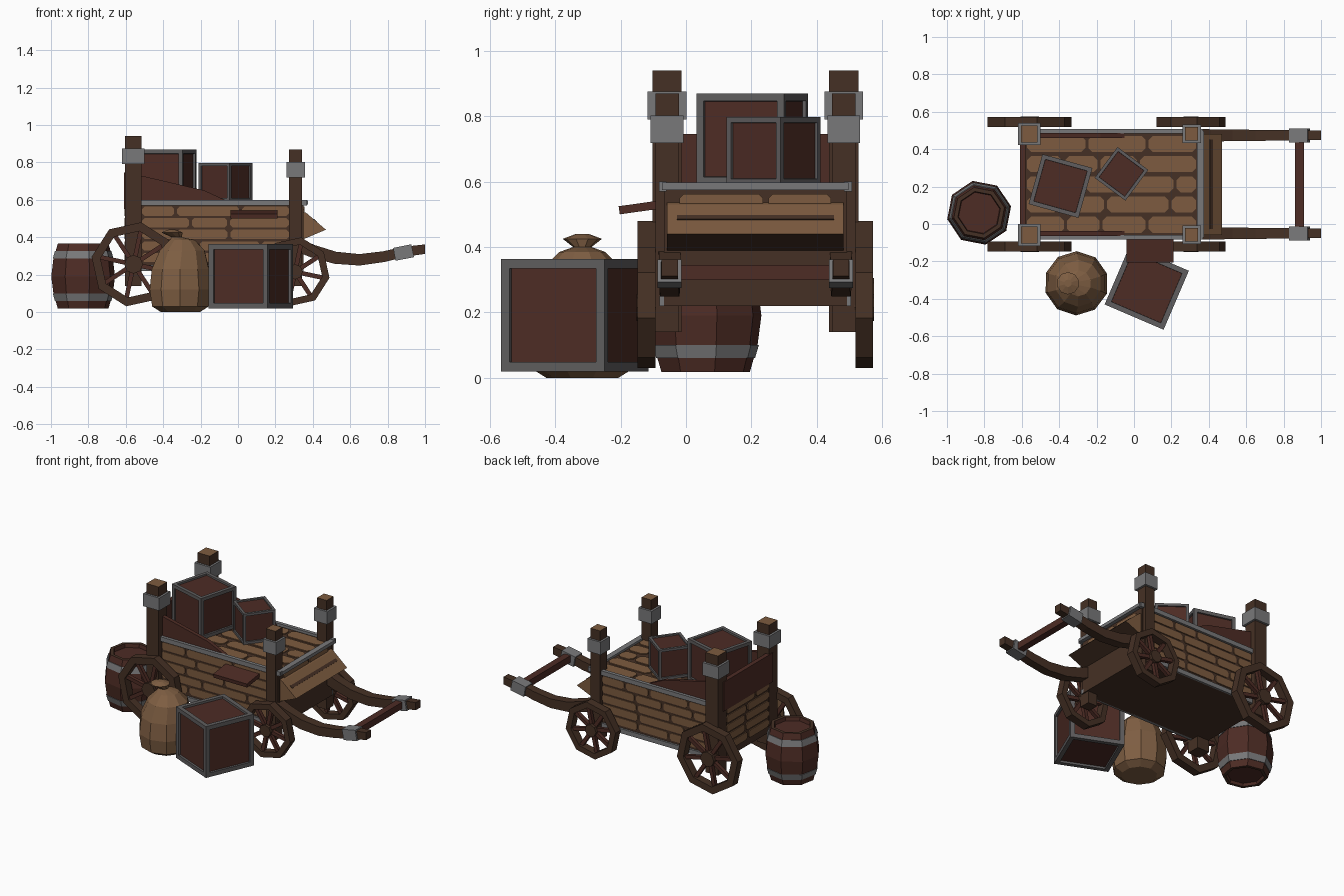
import bpy, bmesh, math, random
from mathutils import Matrix, Vector

if "Cube" in bpy.data.objects:
    bpy.data.objects.remove(bpy.data.objects["Cube"])

random.seed(4)
YC = 0.212  # centre line of the cart


def material(name, r, g, b):
    m = bpy.data.materials.new(name)
    m.diffuse_color = (r, g, b, 1)
    m.use_nodes = True
    m.node_tree.nodes["Principled BSDF"].inputs["Base Color"].default_value = m.diffuse_color
    return m


TAN = material("light plank wood", 0.205, 0.105, 0.05)
DARK = material("dark wood", 0.06, 0.03, 0.018)
RED = material("red brown wood", 0.075, 0.025, 0.018)
IRON = material("iron", 0.19, 0.19, 0.195)
OLD = material("dull iron", 0.115, 0.11, 0.112)
CLOTH = material("sack cloth", 0.21, 0.112, 0.055)


def finish(name, bm, mats, rule=None):
    bmesh.ops.recalc_face_normals(bm, faces=bm.faces[:])
    if rule:
        for f in bm.faces:
            f.material_index = rule(f)
    me = bpy.data.meshes.new(name)
    bm.to_mesh(me)
    bm.free()
    for m in mats:
        me.materials.append(m)
    ob = bpy.data.objects.new(name, me)
    bpy.context.collection.objects.link(ob)
    return ob


def box(name, lo, hi, mats, rule=None, tilt=None):
    lo, hi = Vector(lo), Vector(hi)
    bm = bmesh.new()
    bmesh.ops.create_cube(bm, matrix=Matrix.Translation((lo + hi) / 2) @ (tilt or Matrix()) @
                          Matrix.Diagonal((*(hi - lo), 1)))
    return finish(name, bm, mats, rule)


def prism(name, profile, y0, y1, mats, rule=None):
    bm = bmesh.new()
    f = bm.faces.new([bm.verts.new((x, y0, z)) for x, z in profile])
    r = bmesh.ops.extrude_face_region(bm, geom=[f])
    bmesh.ops.translate(bm, vec=(0, y1 - y0, 0), verts=[v for v in r["geom"] if isinstance(v, bmesh.types.BMVert)])
    return finish(name, bm, mats, rule)


def planks(name, origin, u, v, length, height, rows):
    """Rows of staggered light boards laid as thin chamfered plates over a dark surface."""
    o, u, v = Vector(origin), Vector(u).normalized(), Vector(v).normalized()
    n = u.cross(v) * 0.006
    bm = bmesh.new()
    h = height / rows
    for i in range(rows):
        s = 0.0
        while s < length - 0.03:
            e = min(length, s + random.uniform(0.17, 0.36))
            if length - e < 0.1:
                e = length
            a, b, c, d, k = s + 0.008, e - 0.008, i * h + h * 0.1, (i + 1) * h - h * 0.1, h * 0.2
            outline = [(a + k, c), (b - k, c), (b, c + k), (b, d - k), (b - k, d), (a + k, d), (a, d - k), (a, c + k)]
            f = bm.faces.new([bm.verts.new(o + u * p + v * q) for p, q in outline])
            r = bmesh.ops.extrude_face_region(bm, geom=[f])
            bmesh.ops.translate(bm, vec=n, verts=[w for w in r["geom"] if isinstance(w, bmesh.types.BMVert)])
            s = e
    return finish(name, bm, [TAN])


def lathe(bm, rings, sides, cx, cy, phase=0.0):
    """Rings of (radius, z, x shift) joined into a closed skin."""
    loops = [[bm.verts.new((cx + dx + r * math.cos(phase + math.tau * i / sides),
                            cy + r * math.sin(phase + math.tau * i / sides), z)) for i in range(sides)]
             for r, z, dx in rings]
    for a, b in zip(loops, loops[1:]):
        for i in range(sides):
            j = (i + 1) % sides
            bm.faces.new((a[i], a[j], b[j], b[i]))
    bm.faces.new(loops[0])
    bm.faces.new(loops[-1])


# Cart body, with boards on every side
Y0, Y1 = YC - 0.28, YC + 0.28
box("cart_body", (-0.6, Y0, 0.22), (0.35, Y1, 0.583), [DARK])
planks("deck_boards", (-0.58, Y0 + 0.01, 0.583), (1, 0, 0), (0, 1, 0), 0.92, 0.54, 5)
planks("front_side_boards", (-0.52, Y0, 0.26), (1, 0, 0), (0, 0, 1), 0.80, 0.31, 5)
planks("rear_side_boards", (0.28, Y1, 0.26), (-1, 0, 0), (0, 0, 1), 0.80, 0.31, 5)
planks("nose_boards", (0.35, Y0 + 0.04, 0.50), (0, 1, 0), (0, 0, 1), 0.48, 0.07, 1)
planks("tail_boards", (-0.6, Y1 - 0.05, 0.26), (0, -1, 0), (0, 0, 1), 0.46, 0.31, 5)

# Iron rims
for tag, s in (("front", -1), ("rear", 1)):
    y = YC + s * 0.283
    box(tag + "_top_rim", (-0.6, y - 0.012, 0.57), (0.37, y + 0.012, 0.60), [IRON])
    box(tag + "_bottom_rim", (-0.6, y - 0.01, 0.22), (0.35, y + 0.01, 0.25), [IRON])
box("nose_rim", (0.338, Y0 - 0.005, 0.575), (0.375, Y1 + 0.005, 0.597), [IRON])

# Sloping foot board at the nose
prism("foot_board", [(0.34, 0.54), (0.365, 0.53), (0.47, 0.44), (0.34, 0.385)], YC - 0.27, YC + 0.27,
      [TAN, DARK], lambda f: 1 if f.normal.z < -0.1 else 0)
box("foot_board_gap", (0.402, YC - 0.24, 0.4875), (0.422, YC + 0.24, 0.4925), [DARK],
    tilt=Matrix.Rotation(math.radians(40.6), 4, 'Y'))

# Raised tail board and sloping side boards
box("tail_board", (-0.61, YC - 0.26, 0.55), (-0.58, YC + 0.26, 0.745), [RED])
for tag, s in (("front", -1), ("rear", 1)):
    y = YC + s * 0.262
    prism(tag + "_slope_board", [(-0.6, 0.56), (-0.6, 0.745), (-0.5, 0.725), (-0.18, 0.65), (-0.05, 0.59), (-0.05, 0.56)],
          y - 0.013, y + 0.013, [RED])

# Side step
box("side_step", (-0.04, -0.205, 0.51), (0.21, -0.06, 0.535), [RED], tilt=Matrix.Rotation(math.radians(8), 4, 'X'))


# Corner posts with iron bands
def post(name, x, y, w, wy, top, band):
    box(name, (x - w, y - wy, 0.14), (x + w, y + wy, top), [DARK, TAN], lambda f: 1 if f.normal.z > 0.5 else 0)
    b = w + 0.014
    box(name + "_band", (x - b, y - wy - 0.014, band), (x + b, y + wy + 0.014, band + 0.085), [IRON])


# Wheel: octagonal rim, spokes and hub
def wheel(name, x, y, z, r):
    place = Matrix.Translation((x, y, z))
    bm = bmesh.new()
    loops = []
    for rad, dy in ((r, -0.027), (r, 0.027), (r * 0.79, 0.027), (r * 0.79, -0.027)):
        loops.append([bm.verts.new((rad * math.cos(math.radians(35 + 45 * i)), dy,
                                    rad * math.sin(math.radians(35 + 45 * i)))) for i in range(8)])
    for k in range(4):
        a, b = loops[k], loops[(k + 1) % 4]
        for i in range(8):
            j = (i + 1) % 8
            bm.faces.new((a[i], a[j], b[j], b[i]))
    bm.transform(place)
    finish(name + "_rim", bm, [DARK])
    bm = bmesh.new()
    for i in range(8):
        m = Matrix.Rotation(math.radians(12 + 45 * i), 4, 'Y') @ Matrix.Translation((r * 0.47, 0, 0))
        bmesh.ops.create_cube(bm, matrix=place @ m @ Matrix.Diagonal((r * 0.76, 0.024, 0.024, 1)))
    finish(name + "_spokes", bm, [RED])
    bm = bmesh.new()
    bmesh.ops.create_cone(bm, cap_ends=True, segments=8, radius1=r * 0.22, radius2=r * 0.22, depth=0.06,
                          matrix=place @ Matrix.Rotation(math.pi / 2, 4, 'X'))
    finish(name + "_hub", bm, [DARK])


# Pulling shaft: swept tapering beam
PATH = [(0.28, 0.375), (0.40, 0.325), (0.52, 0.290), (0.65, 0.279), (0.78, 0.296), (0.89, 0.322), (1.0, 0.336)]


def shaft(name, y):
    bm = bmesh.new()
    rings = []
    for i, (x, z) in enumerate(PATH):
        p, q = PATH[max(i - 1, 0)], PATH[min(i + 1, 6)]
        a = math.atan2(q[1] - p[1], q[0] - p[0]) if i < 6 else 0
        h, w = 0.036 - 0.0018 * i, 0.034 - 0.0015 * i
        rings.append([bm.verts.new((x - math.sin(a) * h * v, y + w * u, z + math.cos(a) * h * v))
                      for u, v in ((-1, -1), (1, -1), (1, 1), (-1, 1))])
    for a, b in zip(rings, rings[1:]):
        for i in range(4):
            bm.faces.new((a[i], a[(i + 1) % 4], b[(i + 1) % 4], b[i]))
    bm.faces.new(rings[0])
    bm.faces.new(rings[-1])
    finish(name, bm, [DARK])
    box(name + "_band", (0.835, y - 0.037, 0.283), (0.935, y + 0.037, 0.353), [IRON],
        tilt=Matrix.Rotation(math.radians(-11), 4, 'Y'))


for tag, s in (("front", -1), ("rear", 1)):
    post(tag + "_tail_post", -0.56, YC + s * 0.27, 0.045, 0.045, 0.94, 0.79)
    post(tag + "_nose_post", 0.308, YC + s * 0.27, 0.035, 0.036, 0.87, 0.718)
    wheel(tag + "_tail_wheel", -0.558, YC + s * 0.333, 0.255, 0.228)
    wheel(tag + "_nose_wheel", 0.305, YC + s * 0.333, 0.215, 0.187)
    shaft(tag + "_shaft", YC + s * 0.262)
box("pull_bar", (0.862, YC - 0.25, 0.30), (0.908, YC + 0.25, 0.345), [RED])


# Crates: iron framed cubes with recessed panels
def crate(name, x, y, z, size, turn):
    bm = bmesh.new()
    bmesh.ops.create_cube(bm, size=size, matrix=Matrix.Translation((x, y, z + size / 2)) @
                          Matrix.Rotation(math.radians(turn), 4, 'Z'))
    panels = bm.faces[:]
    bmesh.ops.inset_individual(bm, faces=panels, thickness=size * 0.115)
    bmesh.ops.inset_individual(bm, faces=panels, thickness=0.001, depth=-size * 0.04)
    for f in panels:
        f.material_index = 1
    finish(name, bm, [OLD, RED])


crate("ground_crate", 0.068, -0.34, 0.02, 0.343, -23.2)
crate("large_deck_crate", -0.393, 0.203, 0.592, 0.277, -15.5)
crate("small_deck_crate", -0.067, 0.268, 0.592, 0.205, -36.6)

# Barrel with two hoops and a sunken lid
BX, BY = -0.828, 0.06
bm = bmesh.new()
lathe(bm, [(0.11, 0.035, 0), (0.118, 0.018, 0), (0.138, 0.018, 0), (0.162, 0.10, 0), (0.174, 0.19, 0), (0.162, 0.285, 0),
           (0.138, 0.365, 0), (0.116, 0.365, 0), (0.112, 0.34, 0)], 8, BX, BY, 0.2)
finish("barrel", bm, [RED, DARK], lambda f: 1 if abs(f.normal.z) > 0.6 and len(f.verts) == 4 else 0)
for tag, za, zb, ra, rb in (("lower", 0.06, 0.10, 0.154, 0.166), ("upper", 0.285, 0.325, 0.166, 0.154)):
    bm = bmesh.new()
    lathe(bm, [(ra, za, 0), (rb, zb, 0)], 8, BX, BY, 0.2)
    finish(tag + "_barrel_hoop", bm, [IRON])

# Sack with a tied, flared neck
bm = bmesh.new()
lathe(bm, [(0.11, 0.0, 0), (0.158, 0.03, 0), (0.172, 0.12, 0), (0.16, 0.23, 0), (0.125, 0.33, 0.01), (0.07, 0.385, 0.01),
           (0.028, 0.40, -0.02), (0.06, 0.425, -0.045), (0.02, 0.44, -0.045)], 10, -0.308, -0.317, 0.3)
finish("sack", bm, [CLOTH])
